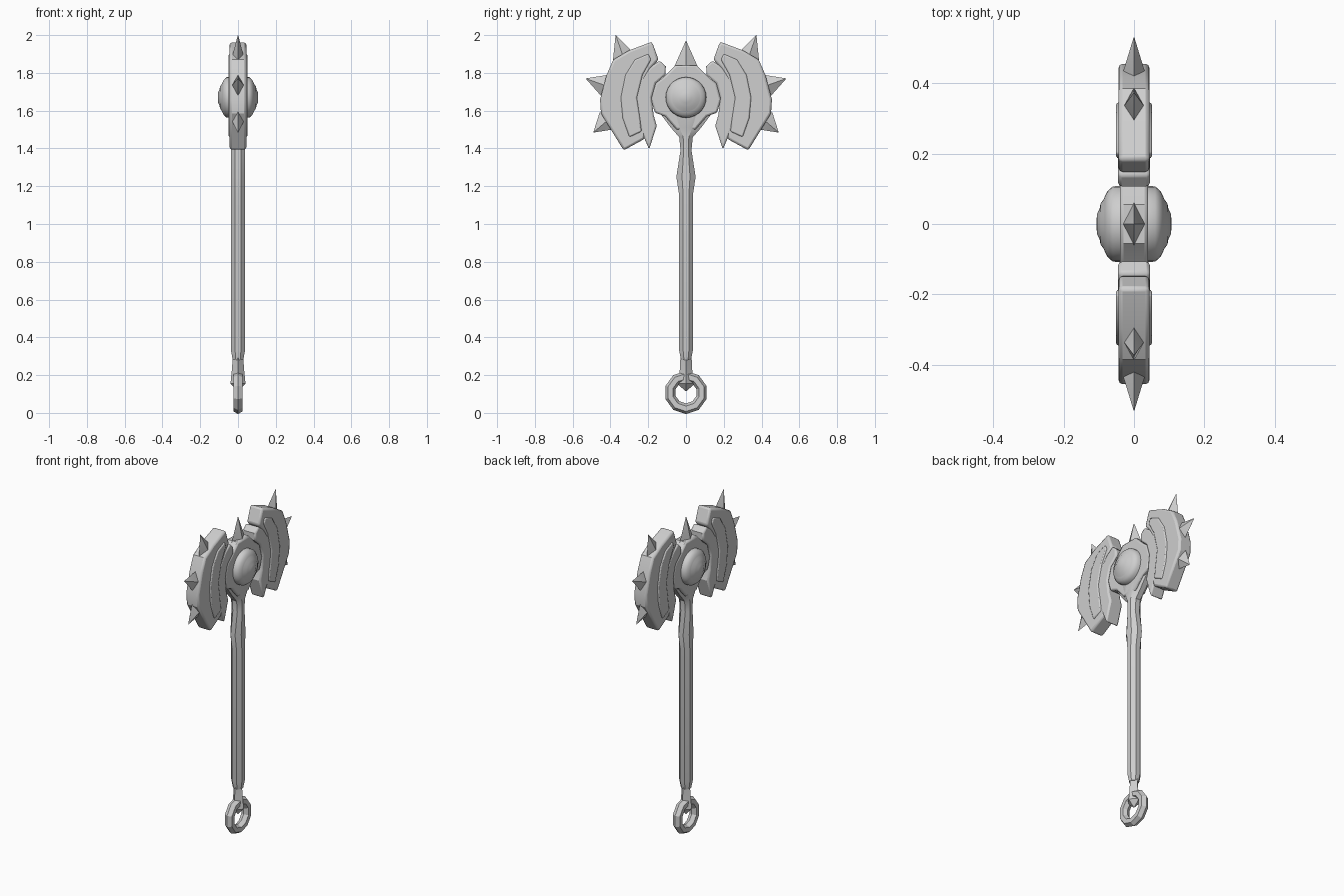
import bpy, bmesh, math
from mathutils import Matrix, Vector

old = bpy.data.objects.get("Cube")
if old:
    bpy.data.objects.remove(old, do_unlink=True)

steel = bpy.data.materials.new("grey steel")
steel.use_nodes = True
GREY = (0.62, 0.62, 0.62, 1)
steel.diffuse_color = GREY
steel.node_tree.nodes["Principled BSDF"].inputs["Base Color"].default_value = GREY


def finish(name, bm, bevel=0, angle=25):
    """Turn a bmesh into a shaded object, with an optional bevel."""
    bmesh.ops.recalc_face_normals(bm, faces=bm.faces)
    mesh = bpy.data.meshes.new(name)
    bm.to_mesh(mesh)
    bm.free()
    mesh.materials.append(steel)
    ob = bpy.data.objects.new(name, mesh)
    bpy.context.collection.objects.link(ob)
    bpy.ops.object.select_all(action='DESELECT')
    ob.select_set(True)
    bpy.context.view_layer.objects.active = ob
    if bevel:
        mod = ob.modifiers.new("soft edges", 'BEVEL')
        mod.width = bevel
        mod.segments = 2
        mod.limit_method = 'ANGLE'
        mod.angle_limit = math.radians(50)
    bpy.ops.object.shade_smooth_by_angle(angle=math.radians(angle))
    return ob


def plate(name, outline, half, side=1, bevel=0.01):
    """Extrude a (y, z) outline along x."""
    bm = bmesh.new()
    face = bm.faces.new([bm.verts.new((-half, y * side, z)) for y, z in outline])
    ext = bmesh.ops.extrude_face_region(bm, geom=[face])
    verts = [g for g in ext["geom"] if isinstance(g, bmesh.types.BMVert)]
    bmesh.ops.translate(bm, verts=verts, vec=(2 * half, 0, 0))
    return finish(name, bm, bevel)


def loft(name, sections, sides, turn=0.0, matrix=None, angle=25):
    """Join rings given as (height, x radius, y radius), capped at both ends."""
    bm = bmesh.new()
    rings = []
    for h, rx, ry in sections:
        angles = [turn + math.tau * i / sides for i in range(sides)]
        rings.append([bm.verts.new((rx * math.cos(a), ry * math.sin(a), h)) for a in angles])
    for low, high in zip(rings, rings[1:]):
        for i in range(sides):
            j = (i + 1) % sides
            bm.faces.new((low[i], low[j], high[j], high[i]))
    bm.faces.new(rings[0])
    bm.faces.new(rings[-1])
    if matrix:
        bm.transform(matrix)
    return finish(name, bm, angle=angle)


def spike(name, base, tip, wide, thick):
    """Four-sided spike between two (y, z) points."""
    dy, dz = tip[0] - base[0], tip[1] - base[1]
    place = Matrix.Translation(Vector((0, *base))) @ Matrix.Rotation(math.atan2(-dy, dz), 4, 'X')
    length = math.hypot(dy, dz)
    loft(name, [(-0.03, thick, wide), (0, thick, wide), (length, 0.001, 0.001)], 4, matrix=place)


# Eight-sided shaft flaring into the collar below the head
flat = 1 / math.cos(math.pi / 8)
shaft = [(0.28, 0.028, 0.026), (0.33, 0.037, 0.036), (1.15, 0.037, 0.036),
         (1.25, 0.037, 0.051), (1.39, 0.037, 0.029), (1.46, 0.037, 0.036),
         (1.51, 0.04, 0.08), (1.59, 0.04, 0.14)]
loft("shaft", [(z, x * flat, y * flat) for z, x, y in shaft], 8, math.pi / 8)

# Pointed pommel and the ring hanging from it
loft("pommel", [(0.29, 0.028, 0.03), (0.21, 0.034, 0.034), (0.155, 0.04, 0.048),
                (0.115, 0.002, 0.002)], 4)
bpy.ops.mesh.primitive_torus_add(major_segments=10, minor_segments=6, major_radius=0.086,
                                 minor_radius=0.028, location=(0, 0, 0.108),
                                 rotation=(0, math.pi / 2, 0))
ring = bpy.context.object
ring.name = "pommel_ring"
ring.data.materials.append(steel)
bpy.ops.object.shade_smooth_by_angle(angle=math.radians(25))

# Head core with side wings
half_core = [(0.055, 1.84), (0.11, 1.785), (0.16, 1.745), (0.185, 1.66),
             (0.165, 1.59), (0.11, 1.57), (0.05, 1.5)]
plate("head_core", half_core + [(-y, z) for y, z in reversed(half_core)], 0.04)
spike("crown_spike", (0, 1.82), (0, 1.97), 0.068, 0.035)

# Round stepped boss on both flat sides
dome = [(0.03, 0.108), (0.06, 0.107), (0.075, 0.094), (0.083, 0.078), (0.085, 0.072),
        (0.095, 0.058), (0.098, 0.042), (0.105, 0.028), (0.107, 0.005)]
for side, label in ((1, "left"), (-1, "right")):
    place = Matrix.Translation((0, 0, 1.67)) @ Matrix.Rotation(side * math.pi / 2, 4, 'Y')
    loft(label + "_boss", [(h, r, r) for h, r in dome], 28, matrix=place, angle=40)

# Twin blades: collar plate, heavy block, raised panel and three spikes
collar = [(0.107, 1.835), (0.14, 1.865), (0.19, 1.83), (0.25, 1.75), (0.27, 1.65),
          (0.24, 1.5), (0.195, 1.395), (0.155, 1.52), (0.172, 1.58),
          (0.182, 1.67), (0.16, 1.745), (0.108, 1.79)]
block = [(0.18, 1.965), (0.145, 1.87), (0.185, 1.825), (0.225, 1.75), (0.243, 1.67),
         (0.232, 1.59), (0.203, 1.54), (0.22, 1.45), (0.33, 1.39), (0.45, 1.585),
         (0.455, 1.66), (0.42, 1.79), (0.385, 1.87), (0.3, 1.92)]
panel = [(0.2, 1.9), (0.185, 1.87), (0.23, 1.79), (0.26, 1.67), (0.245, 1.57), (0.235, 1.49),
         (0.3, 1.46), (0.335, 1.56), (0.345, 1.67), (0.32, 1.79), (0.27, 1.87)]
spikes = {"upper": ((0.332, 1.885), (0.372, 2.0)),
          "middle": ((0.432, 1.735), (0.53, 1.77)),
          "lower": ((0.42, 1.545), (0.49, 1.485))}
for side, label in ((-1, "front"), (1, "back")):
    plate(label + "_collar_plate", collar, 0.045, side)
    plate(label + "_blade", block, 0.044, side, 0.012)
    plate(label + "_blade_panel", panel, 0.051, side, 0.007)
    for name, (base, tip) in spikes.items():
        spike(f"{label}_{name}_spike", (base[0] * side, base[1]),
              (tip[0] * side, tip[1]), 0.058, 0.031)
